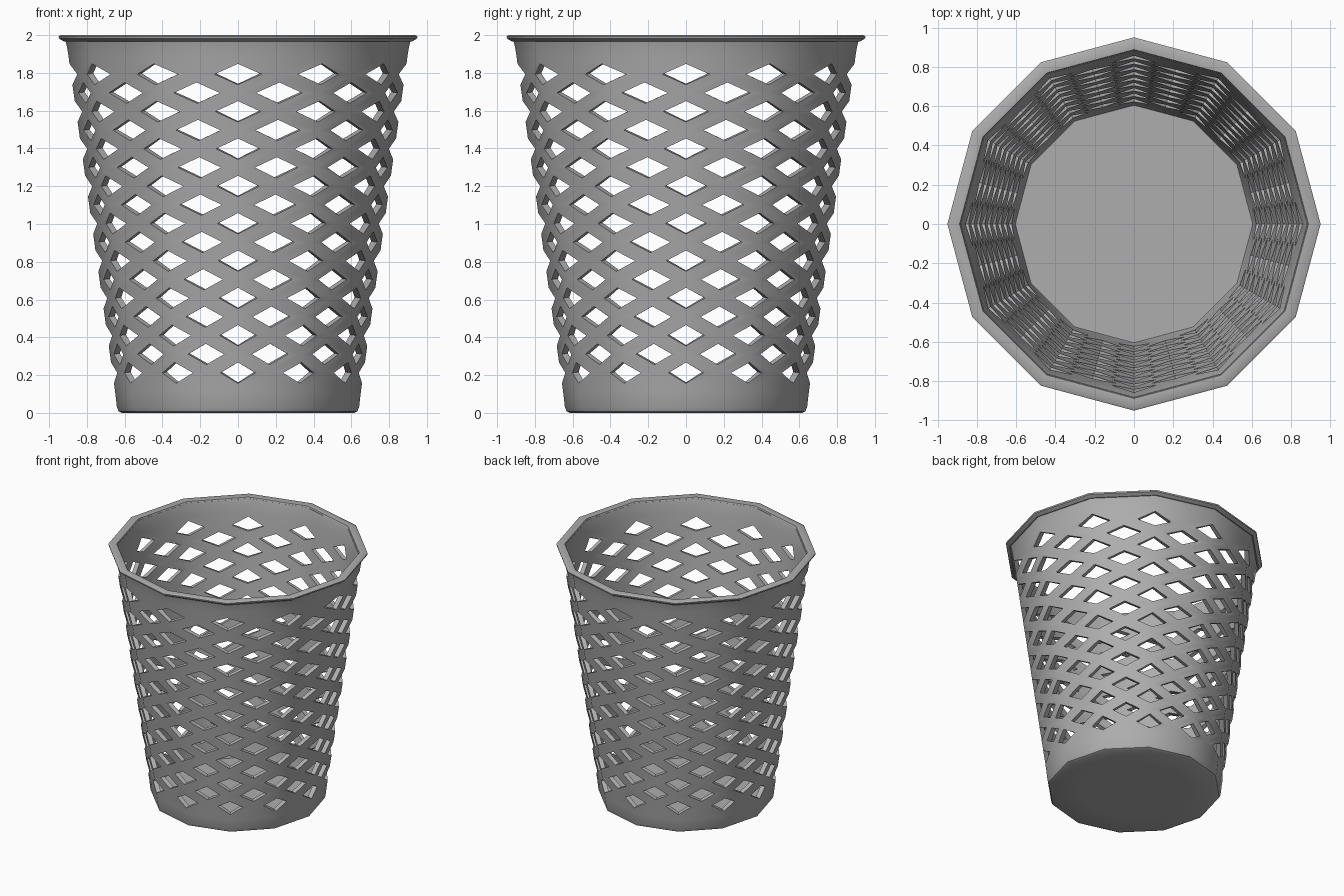
import bpy, bmesh, math
from mathutils import Vector

cube = bpy.data.objects.get("Cube")
if cube:
    bpy.data.objects.remove(cube, do_unlink=True)

SIDES = 12
COLS = SIDES * 2        # columns at the corners and at the middle of each side
ROWS = 17               # staggered rows of holes
FIRST_Z, ROW_H = 0.212, 0.0988
HOLE = 0.56             # hole size as a share of its lattice cell

grey = bpy.data.materials.new("grey_plastic")
grey.use_nodes = True
grey.diffuse_color = (0.42, 0.42, 0.42, 1)
bsdf = grey.node_tree.nodes["Principled BSDF"]
bsdf.inputs["Base Color"].default_value = (0.42, 0.42, 0.42, 1)
bsdf.inputs["Roughness"].default_value = 0.6


def ring_point(col, radius, z):
    """Point on a twelve-sided ring; odd columns are side midpoints."""
    def corner(i):
        a = 2 * math.pi * i / SIDES
        return Vector((radius * math.cos(a), radius * math.sin(a), z))
    return (corner(col // 2) + corner((col + 1) // 2)) / 2


def wall(col, row):
    z = FIRST_Z + row * ROW_H
    return ring_point(col, 0.635 + 0.139 * z, z)


def add_face(bm, points):
    bm.faces.new([bm.verts.new(p) for p in points])


def finish(bm, name):
    mesh = bpy.data.meshes.new(name)
    bm.to_mesh(mesh)
    bm.free()
    mesh.materials.append(grey)
    obj = bpy.data.objects.new(name, mesh)
    bpy.context.collection.objects.link(obj)
    return obj


def smooth(obj):
    bpy.ops.object.select_all(action='DESELECT')
    obj.select_set(True)
    bpy.context.view_layer.objects.active = obj
    bpy.ops.object.shade_smooth_by_angle(angle=math.radians(36))


# Basket body: lattice wall, solid collar, foot and floor as one sheet
bm = bmesh.new()
for row in range(ROWS):
    for col in range(row % 2, COLS, 2):
        centre = (wall(col, row - 1) + wall(col, row + 1)) / 2
        outer = [wall(col + 1, row), wall(col, row + 1),
                 wall(col - 1, row), wall(col, row - 1)]
        mid = wall(col, row)
        inner = [mid.lerp(p, HOLE) for p in outer]
        for i in range(4):
            n = (i + 1) % 4
            add_face(bm, (outer[i], outer[n], inner[n], inner[i]))

# Triangles closing the lattice against the collar and the foot
for edge, tip in ((ROWS, ROWS - 1), (-1, 0)):
    for col in range(1, COLS, 2):
        for side in (-1, 1):
            add_face(bm, (wall(col, tip), wall(col, edge), wall(col + side, edge)))


def band(lower, upper):
    for col in range(COLS):
        add_face(bm, (lower(col), lower(col + 1), upper(col + 1), upper(col)))


def ring(radius, z):
    return lambda col: ring_point(col, radius, z)


collar = [lambda c: wall(c, ROWS), ring(0.906, 1.94), ring(0.916, 1.978)]
foot = [ring(0.40, 0), ring(0.615, 0), ring(0.632, 0.008), ring(0.641, 0.03),
        lambda c: wall(c, -1)]
for rings in (collar, foot):
    for lower, upper in zip(rings, rings[1:]):
        band(lower, upper)
add_face(bm, [ring_point(c, 0.40, 0) for c in range(COLS)])

bmesh.ops.remove_doubles(bm, verts=bm.verts, dist=0.0005)
bm.normal_update()
for face in bm.faces:
    if face.normal.dot(face.calc_center_median() - Vector((0, 0, 1))) < 0:
        face.normal_flip()
body = finish(bm, "basket_body")
shell = body.modifiers.new("wall_thickness", 'SOLIDIFY')
shell.thickness = 0.034
shell.offset = -1
shell.use_even_offset = True
bpy.ops.object.select_all(action='DESELECT')
body.select_set(True)
bpy.context.view_layer.objects.active = body
bpy.ops.object.modifier_apply(modifier=shell.name)
smooth(body)

# Rim lip: a closed profile carried around the twelve sides
profile = [(0.878, 1.972), (0.922, 1.966), (0.948, 1.982), (0.95, 1.993),
           (0.938, 2.0), (0.888, 1.996)]
bm = bmesh.new()
loops = [[bm.verts.new(ring_point(2 * i, r, z)) for r, z in profile]
         for i in range(SIDES)]
for i in range(SIDES):
    a, b = loops[i], loops[(i + 1) % SIDES]
    for k in range(len(profile)):
        n = (k + 1) % len(profile)
        bm.faces.new((a[k], b[k], b[n], a[n]))
bmesh.ops.recalc_face_normals(bm, faces=bm.faces)
smooth(finish(bm, "rim_lip"))
